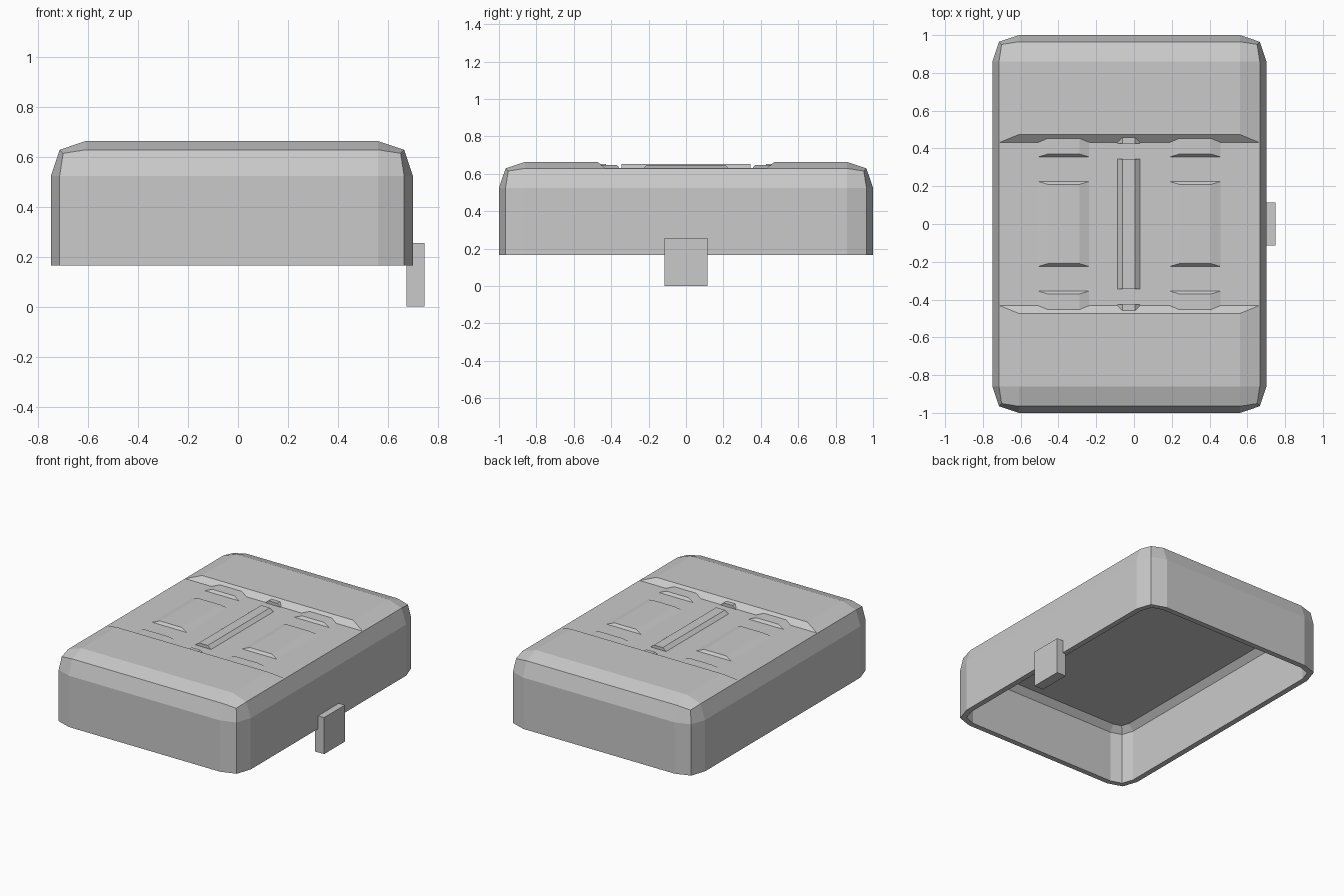
import bpy, bmesh

cube = bpy.data.objects.get("Cube")
if cube:
    bpy.data.objects.remove(cube, do_unlink=True)

grey = bpy.data.materials.new("plain_grey")
grey.use_nodes = True
grey.diffuse_color = (0.59, 0.59, 0.59, 1)
grey.node_tree.nodes["Principled BSDF"].inputs["Base Color"].default_value = grey.diffuse_color

CX = -0.0245      # centre line of the casing
FLOOR = 0.63      # floor of the recessed top panel
BOTTOM = 0.165    # open lower rim


def round_edges(bm, edges, offset, segments):
    bmesh.ops.bevel(bm, geom=edges, offset=offset, segments=segments,
                    profile=0.56, affect='EDGES')


def frustum(name, x, z0, z1, base, top, bevel=0, chamfer=0):
    """Tapered block; base and top are (x half width, y min, y max).
    bevel rounds the upright and top edges; with chamfer the top edges
    get a single flat chamfer instead."""
    bm = bmesh.new()
    rings = []
    for z, (hw, y0, y1) in ((z0, base), (z1, top)):
        rings.append([bm.verts.new((x + sx * hw, y, z))
                      for sx, y in ((-1, y0), (1, y0), (1, y1), (-1, y1))])
    low, high = rings
    bm.faces.new(low[::-1])
    bm.faces.new(high)
    for i in range(4):
        j = (i + 1) % 4
        bm.faces.new((low[i], low[j], high[j], high[i]))

    def on_top(e):
        return all(v.co.z > z1 - 0.001 for v in e.verts)

    def on_bottom(e):
        return all(v.co.z < z0 + 0.001 for v in e.verts)

    if bevel:
        round_edges(bm, [e for e in bm.edges if not on_bottom(e)
                         and not (chamfer and on_top(e))], bevel, 2)
    if chamfer:
        round_edges(bm, [e for e in bm.edges if on_top(e)], chamfer, 1)
    bmesh.ops.recalc_face_normals(bm, faces=bm.faces)
    mesh = bpy.data.meshes.new(name)
    bm.to_mesh(mesh)
    bm.free()
    mesh.materials.append(grey)
    obj = bpy.data.objects.new(name, mesh)
    bpy.context.collection.objects.link(obj)
    return obj


def box(name, x, z0, z1, hw, y0, y1, bevel=0, chamfer=0):
    return frustum(name, x, z0, z1, (hw, y0, y1), (hw, y0, y1), bevel, chamfer)


def cut(target, cutter):
    cutter.hide_render = True
    mod = target.modifiers.new("cut", 'BOOLEAN')
    mod.operation = 'DIFFERENCE'
    mod.solver = 'EXACT'
    mod.object = cutter
    bpy.context.view_layer.objects.active = target
    bpy.ops.object.modifier_apply(modifier=mod.name)
    bpy.data.objects.remove(cutter, do_unlink=True)


# Casing: rounded shell, open below, with a sloped recess across the top
casing = box("casing", CX, BOTTOM, 0.664, 0.7255, -1, 1, bevel=0.14)
cut(casing, box("cavity_cutter", CX, BOTTOM - 0.1, 0.57, 0.687, -0.962, 0.962,
                bevel=0.105, chamfer=0.04))
cut(casing, frustum("recess_cutter", CX, FLOOR, FLOOR + 0.16,
                    (1, -0.432, 0.432), (1, -0.627, 0.627)))

# Raised pads in the recess: a long one and two short ones on each side
for side, x in (("right", CX - 0.348), ("left", CX + 0.348)):
    frustum(side + "_long_pad", x, FLOOR, 0.647,
            (0.135, -0.225, 0.225), (0.085, -0.21, 0.21))
    frustum(side + "_back_pad", x, FLOOR, 0.647,
            (0.135, 0.355, 0.48), (0.085, 0.37, 0.48))
    frustum(side + "_front_pad", x, FLOOR, 0.647,
            (0.135, -0.48, -0.355), (0.085, -0.48, -0.37))

# Central ridge with stubs that run into the recess walls
for name, y0, y1 in (("centre_ridge", -0.345, 0.345),
                     ("back_ridge_stub", 0.427, 0.48),
                     ("front_ridge_stub", -0.48, -0.427)):
    frustum(name, CX - 0.003, FLOOR, 0.651, (0.06, y0, y1), (0.034, y0, y1))

# Latch tab hanging from one long side
box("latch_tab", 0.712, 0, 0.256, 0.036, -0.115, 0.115)
